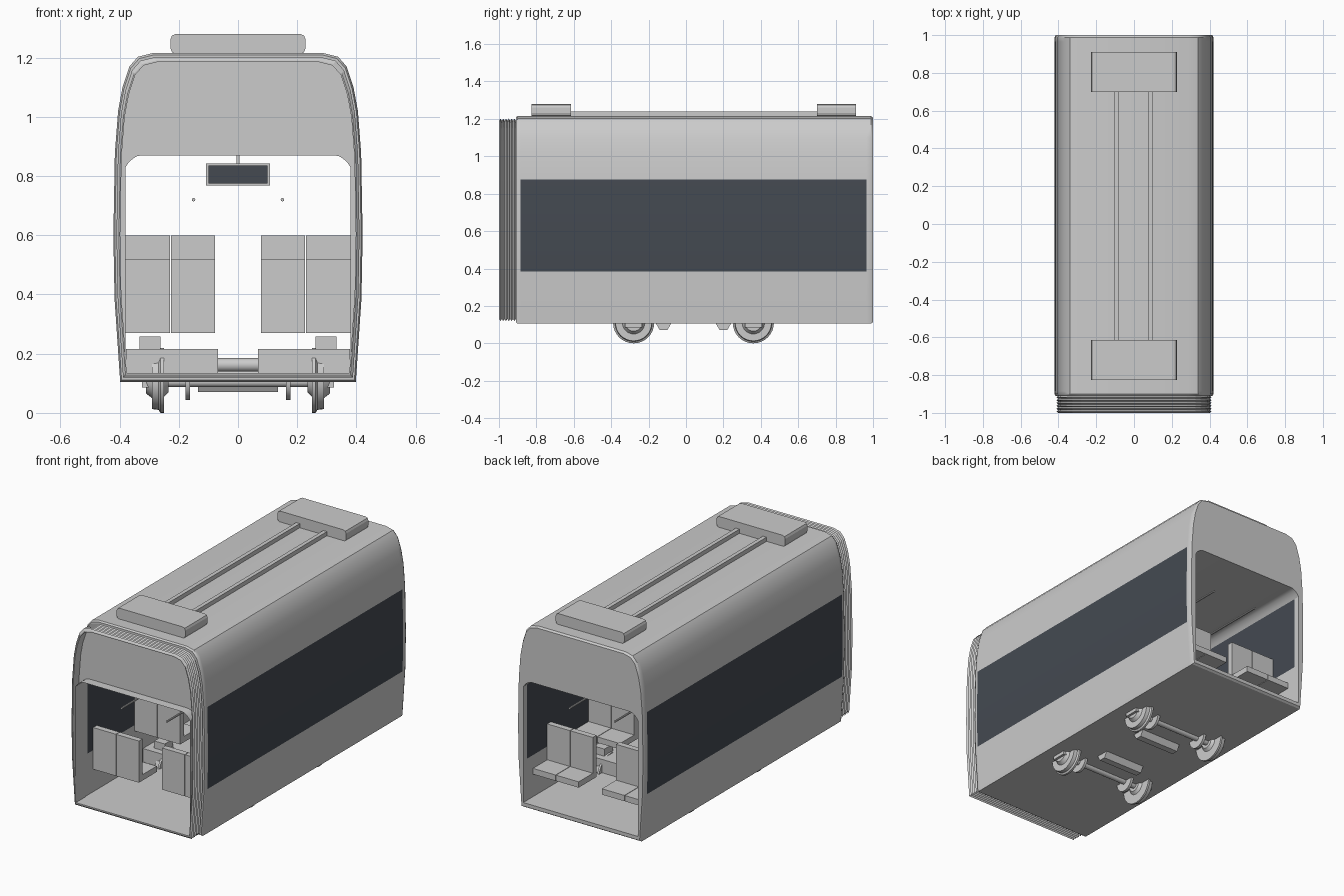
import bpy
import bmesh
import math
from mathutils import Matrix

old = bpy.data.objects.get("Cube")
if old:
    bpy.data.objects.remove(old)


def material(name, colour):
    m = bpy.data.materials.new(name)
    m.use_nodes = True
    m.diffuse_color = (*colour, 1)
    m.node_tree.nodes["Principled BSDF"].inputs["Base Color"].default_value = (*colour, 1)
    return m


GREY = material("light grey", (0.6, 0.6, 0.6))
GLASS = material("dark glass", (0.058, 0.068, 0.083))


def finish(name, bm, mats=(GREY,), smooth=False):
    bmesh.ops.recalc_face_normals(bm, faces=bm.faces)
    mesh = bpy.data.meshes.new(name)
    bm.to_mesh(mesh)
    bm.free()
    for m in mats:
        mesh.materials.append(m)
    ob = bpy.data.objects.new(name, mesh)
    bpy.context.collection.objects.link(ob)
    if smooth:
        bpy.ops.object.select_all(action="DESELECT")
        ob.select_set(True)
        bpy.context.view_layer.objects.active = ob
        bpy.ops.object.shade_smooth_by_angle(angle=math.radians(32))
    return ob


def box(name, x, y, z, mat=GREY):
    """Box given by its (low, high) range on each axis."""
    bm = bmesh.new()
    size = [b - a for a, b in (x, y, z)]
    mid = [(a + b) / 2 for a, b in (x, y, z)]
    bmesh.ops.create_cube(bm, size=1, matrix=Matrix.Translation(mid) @ Matrix.Diagonal((*size, 1)))
    return finish(name, bm, (mat,))


def rod(name, axis, centre, radius, length, sides=16):
    bm = bmesh.new()
    turn = Matrix.Rotation(math.pi / 2, 4, "Y" if axis == "X" else "X")
    bmesh.ops.create_cone(bm, cap_ends=True, segments=sides, radius1=radius, radius2=radius,
                          depth=length, matrix=Matrix.Translation(centre) @ turn)
    return finish(name, bm, smooth=True)


def ring(half, y, scale=1.0, mid=0.66):
    """Mirror a half profile into a closed ring at depth y."""
    pts = [(x * scale, y, mid + (z - mid) * scale) for x, z in half]
    return pts + [(-x, y, z) for x, y, z in reversed(pts)]


def loft(name, rings, window_spans=(), smooth=True):
    """Bridge rings; the window band of the listed spans becomes glass."""
    bm = bmesh.new()
    loops = [[bm.verts.new(p) for p in r] for r in rings]
    n = len(loops[0])
    for i, (a, b) in enumerate(zip(loops, loops[1:])):
        for j in range(n):
            k = (j + 1) % n
            f = bm.faces.new((a[j], a[k], b[k], b[j]))
            band = 1 <= j <= 2 or n - 4 <= j <= n - 3
            f.material_index = int(band and i in window_spans)
    return finish(name, bm, (GREY, GLASS), smooth)


# Body shell: outer skin, rear wall and inner lining in one loft
outer = [(.398, .105), (.417, .385), (.421, .6), (.416, .877), (.405, 1.02),
         (.39, 1.1), (.367, 1.17), (.338, 1.203), (.29, 1.215)]
inner = [(.38, .135), (.38, .385), (.38, .6), (.38, .83), (.372, .842),
         (.362, .853), (.35, .862), (.338, .868), (.32, .87)]
WIN_A, WIN_B = -.885, .965
loft("body_shell", [
    ring(outer, -.91, .95), ring(outer, -.91, .988), ring(outer, -.9),
    ring(outer, WIN_A), ring(outer, WIN_B), ring(outer, .988), ring(outer, 1, .985),
    ring(inner, 1), ring(inner, WIN_B), ring(inner, WIN_A), ring(inner, -1),
], window_spans=(3, 8))

# Front bulkhead above the passage
loft("front_bulkhead", [ring(inner, -.945), ring(outer, -.945, .955)], smooth=False)

# Folded gangway bellows
FOLDS = 6
step = .09 / (2 * FOLDS)
folds = [ring(outer, -.91 - i * step, .975 if i % 2 else .955) for i in range(2 * FOLDS + 1)]
folds += [ring(outer, -1, .945), ring(outer, -.91, .945)]
loft("gangway_bellows", folds, smooth=False)

# Roof units and the conduits between them
for label, y0, y1 in (("front", -.825, -.615), ("rear", .7, .91)):
    unit = box(label + "_roof_unit", (-.228, .228), (y0, y1), (1.213, 1.28))
    bev = unit.modifiers.new("chamfer", "BEVEL")
    bev.width, bev.segments = .018, 2
    bev.limit_method = "WEIGHT"
    weight = unit.data.attributes.new("bevel_weight_edge", "FLOAT", "EDGE")
    for e in unit.data.edges:
        a, b = (unit.data.vertices[v].co for v in e.vertices)
        weight.data[e.index].value = float(abs(a.y - b.y) > .1)
for x in (-.092, .088):
    box("roof_conduit", (x - .012, x + .012), (-.62, .705), (1.21, 1.24))


# Seats, all facing the rear; middle rows stand on plinths
def seat(x, y, lift):
    w = .075
    box("seat_back", (x - w, x + w), (y, y + .035), (.27 + lift, .52 + lift))
    box("seat_cushion", (x - w, x + w), (y + .035, y + .17), (.27 + lift, .305 + lift))


for row in range(5):
    lift = .08 if 0 < row < 4 else 0
    for x in (-.305, -.152, .152, .305):
        seat(x, -.83 + row * .392, lift)
for s in (-1, 1):
    box("seat_plinth", sorted((s * .067, s * .379)), (-.36, .44), (.134, .215))
    rod("grab_rail", "Y", (s * .15, 0, .72), .006, 1.78, 8)

# Hanging information display
box("display_case", (-.108, .108), (-.015, .015), (.768, .842))
for y in (-.018, .018):
    box("display_screen", (-.1, .1), (y - .003, y + .003), (.775, .835), GLASS)
box("display_hanger", (-.005, .005), (-.005, .005), (.84, .872))


# Running gear
def wheel(side, y):
    bm = bmesh.new()
    lathe = [(.235, 0), (.235, .04), (.25, .055), (.25, .11), (.262, .11),
             (.268, .1), (.29, .097), (.29, .06), (.31, .045), (.31, 0)]
    vs = [bm.verts.new((side * x, y, .11 + r)) for x, r in lathe]
    es = [bm.edges.new(p) for p in zip(vs, vs[1:])]
    bmesh.ops.spin(bm, geom=vs + es, cent=(0, y, .11), axis=(1, 0, 0),
                   angle=2 * math.pi, steps=32, use_merge=True)
    bmesh.ops.remove_doubles(bm, verts=bm.verts, dist=.0001)
    finish("wheel", bm, smooth=True)


for y in (-.28, .36):
    rod("axle", "X", (0, y, .105), .018, .62)
    rod("cross_tube", "X", (0, y, .162), .023, .5)
    for s in (-1, 1):
        wheel(s, y)
        rod("brake_disc", "X", (s * .17, y, .107), .063, .016, 24)
        box("axle_box", sorted((s * .295, s * .325)), (y - .045, y + .045), (.085, .17))
        box("suspension_block", sorted((s * .262, s * .332)), (y - .04, y + .04), (.17, .258))
for y in (-.12, .2):
    rod("brake_cylinder", "X", (0, y, .105), .04, .27, 6)
